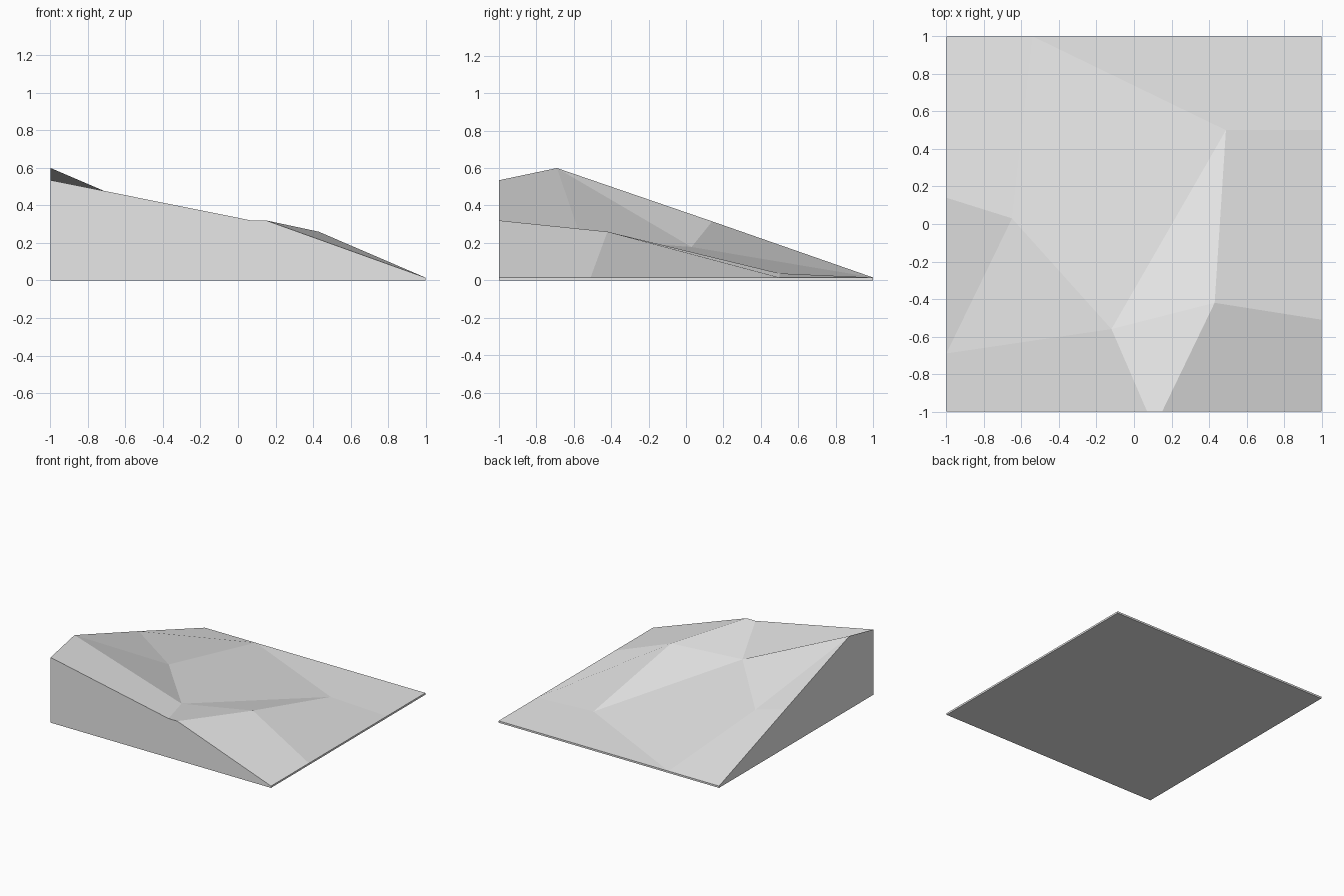
import bpy
import bmesh

cube = bpy.data.objects.get("Cube")
if cube:
    bpy.data.objects.remove(cube, do_unlink=True)

# Matte grey used on the whole piece
grey = bpy.data.materials.new("light_grey")
grey.use_nodes = True
colour = (0.8, 0.8, 0.8, 1)
grey.diffuse_color = colour
bsdf = next(n for n in grey.node_tree.nodes if n.type == "BSDF_PRINCIPLED")
bsdf.inputs["Base Color"].default_value = colour

RIM = 0.015

# Outline of the slope, anticlockwise from the front right corner of the model
border = {
    "front_high": (-1, -1, 0.535),
    "front_a": (0.07, -1, 0.32),
    "front_b": (0.15, -1, 0.32),
    "front_low": (1, -1, RIM),
    "side_a": (1, -0.51, RIM),
    "side_b": (1, 0.5, RIM),
    "back_low": (1, 1, RIM),
    "back_mid": (-0.54, 1, RIM),
    "back_high": (-1, 1, RIM),
    "edge_mid": (-1, 0.14, 0.315),
    "peak": (-1, -0.69, 0.60),
}
# Points inside the slope
inner = {
    "hollow": (-0.65, 0.03, 0.178),
    "dip": (-0.12, -0.56, 0.223),
    "knoll": (0.43, -0.42, 0.26),
    "foot": (0.49, 0.5, 0.037),
}
# Facets of the slope
facets = [
    "front_high front_a dip peak",
    "dip front_a front_b knoll",
    "knoll front_b front_low side_a",
    "knoll side_a side_b foot",
    "foot side_b back_low back_mid",
    "dip knoll foot",
    "hollow dip foot back_mid",
    "edge_mid hollow back_mid back_high",
    "peak hollow edge_mid",
    "peak dip hollow",
]

bm = bmesh.new()
top = {name: bm.verts.new(p) for name, p in {**border, **inner}.items()}
for facet in facets:
    bm.faces.new([top[name] for name in facet.split()])

# Upright walls and flat underside
corners = ["front_high", "front_low", "back_low", "back_high"]
ground = [bm.verts.new((*border[c][:2], 0)) for c in corners]
names = list(border)
for i, corner in enumerate(corners):
    start = names.index(corner)
    end = names.index(corners[(i + 1) % 4]) or len(names)
    run = [top[names[k % len(names)]] for k in range(start, end + 1)]
    bm.faces.new([ground[i], ground[(i + 1) % 4]] + run[::-1])
bm.faces.new(ground[::-1])
bmesh.ops.recalc_face_normals(bm, faces=bm.faces[:])

mesh = bpy.data.meshes.new("terrain_slope")
bm.to_mesh(mesh)
bm.free()
mesh.materials.append(grey)
slope = bpy.data.objects.new("terrain_slope", mesh)
bpy.context.collection.objects.link(slope)
